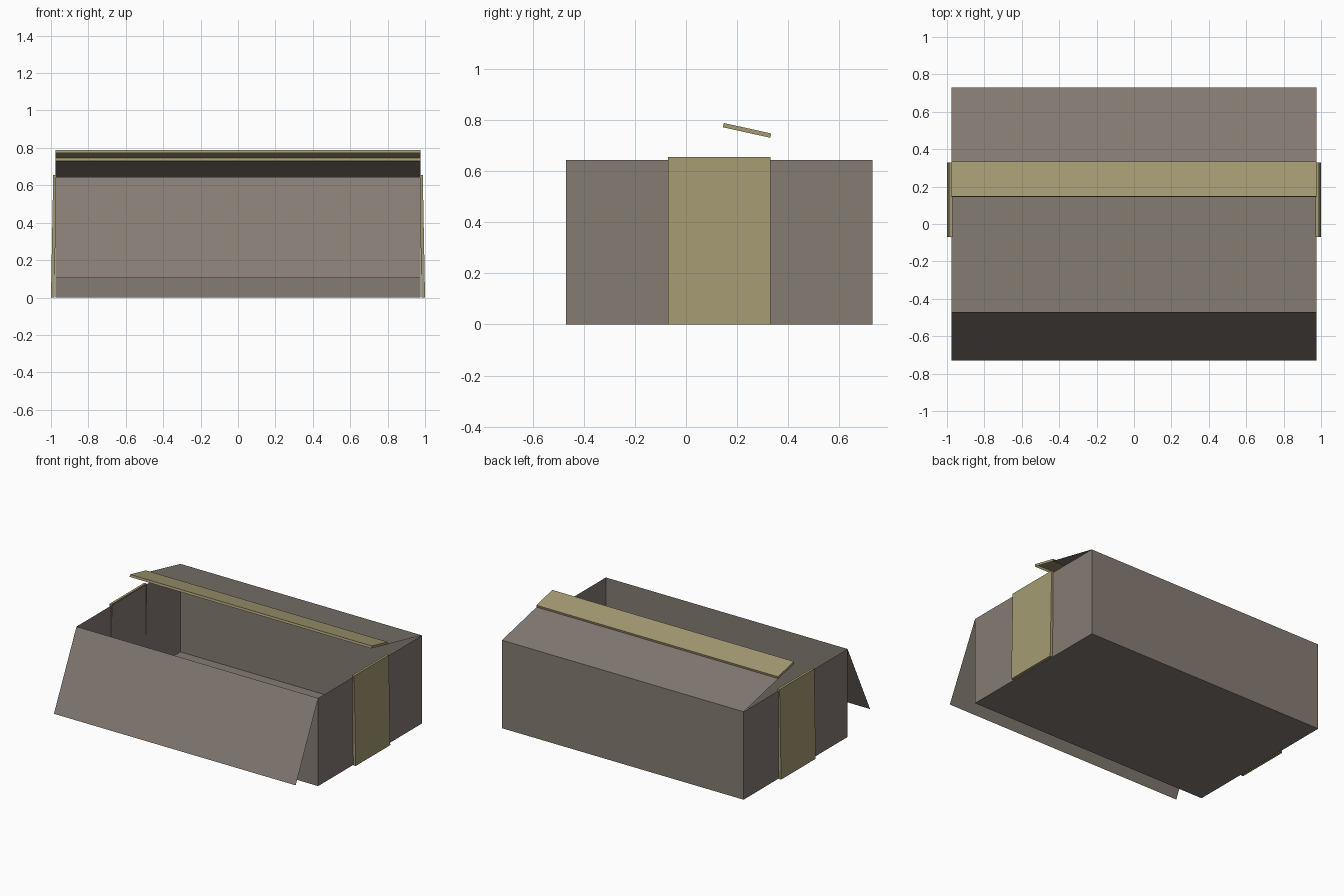
import bpy, math
from mathutils import Vector

if "Cube" in bpy.data.objects:
    bpy.data.objects.remove(bpy.data.objects["Cube"])


def material(name, rgb):
    m = bpy.data.materials.new(name)
    m.diffuse_color = (*rgb, 1)
    m.use_nodes = True
    m.node_tree.nodes["Principled BSDF"].inputs["Base Color"].default_value = m.diffuse_color
    return m


CARD = material("grey cardboard", (0.235, 0.200, 0.174))
TAPE = material("olive tape", (0.376, 0.330, 0.170))

X, Y0, Y1, H = 0.977, -0.47, 0.73, 0.643


def mesh_object(name, verts, faces, mat):
    me = bpy.data.meshes.new(name)
    me.from_pydata([tuple(v) for v in verts], [], faces)
    me.materials.append(mat)
    ob = bpy.data.objects.new(name, me)
    bpy.context.collection.objects.link(ob)
    return ob


def tape_strip(name, corners, depth):
    """Thin strip with a rim folded back from its outer face, open underneath."""
    c = [Vector(p) for p in corners]
    n = (c[1] - c[0]).cross(c[3] - c[0]).normalized()
    verts = c + [p - n * depth for p in c]
    faces = [(0, 1, 2, 3)] + [(i, i + 4, (i + 1) % 4 + 4, (i + 1) % 4) for i in range(4)]
    return mesh_object(name, verts, faces, TAPE)


# Open box: floor and four sheet walls
rim = [(-X, Y0), (X, Y0), (X, Y1), (-X, Y1)]
mesh_object("box_body", [(x, y, z) for z in (0, H) for x, y in rim],
            [(3, 2, 1, 0)] + [(i, (i + 1) % 4, (i + 1) % 4 + 4, i + 4) for i in range(4)], CARD)

# Front flap hangs outward, back flap leans in over the opening
mesh_object("front_flap", [(-X, -0.73, 0.105), (X, -0.73, 0.105), (X, Y0, H), (-X, Y0, H)],
            [(0, 1, 2, 3)], CARD)
mesh_object("back_flap", [(-X, 0.33, 0.732), (X, 0.33, 0.732), (X, Y1, H), (-X, Y1, H)],
            [(0, 1, 2, 3)], CARD)

# Tape along the free edge of the back flap
tape_strip("top_tape", [(-X, 0.148, 0.788), (X, 0.148, 0.788), (X, 0.333, 0.747), (-X, 0.333, 0.747)], 0.017)

# Tape running down both ends, leaning slightly inward
right = [(1.0, -0.07, 0), (1.0, 0.33, 0), (0.988, 0.33, 0.655), (0.988, -0.07, 0.655)]
tape_strip("right_tape", right, 0.018)
tape_strip("left_tape", [(-x, y, z) for x, y, z in reversed(right)], 0.018)
